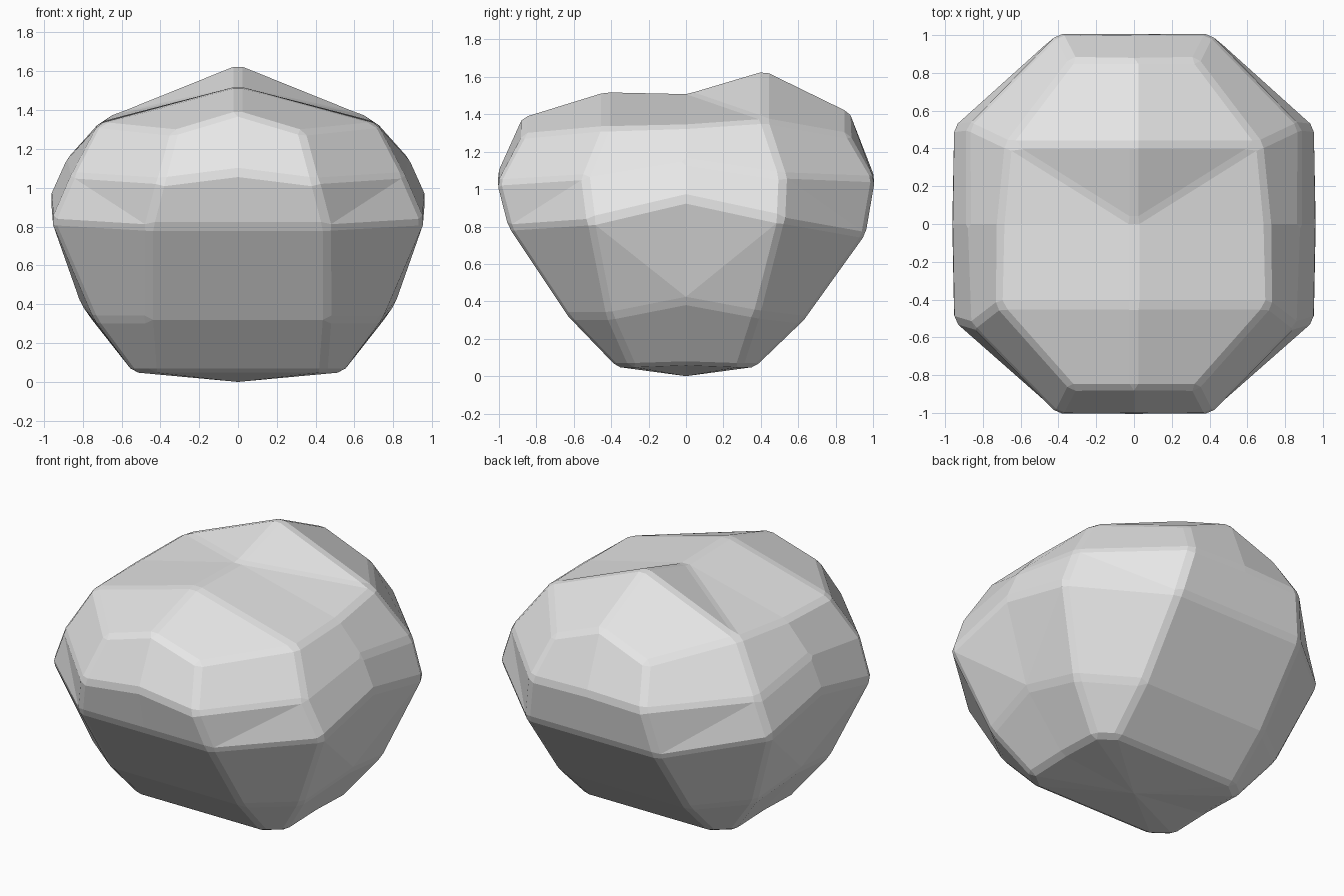
import bpy
import bmesh

# Remove the default cube only
cube = bpy.data.objects.get("Cube")
if cube:
    bpy.data.objects.remove(cube, do_unlink=True)

# Plain grey stone
stone = bpy.data.materials.new("grey_stone")
stone.use_nodes = True
colour = (0.8, 0.8, 0.8, 1)
stone.diffuse_color = colour
stone.node_tree.nodes["Principled BSDF"].inputs["Base Color"].default_value = colour

# Half outlines of the boulder, front centre round the left side to back centre
base = [(0, -.37, .05), (.44, -.37, .05), (.54, -.29, .05), (.54, 0, .06),
        (.54, .29, .05), (.44, .37, .05), (0, .37, .05)]
lower = [(0, -.63, .32), (.46, -.63, .32), (.74, -.41, .32), (.81, 0, .4),
         (.76, .38, .33), (.45, .63, .3), (0, .63, .3)]
girdle = [(0, -.95, .8), (.46, -.95, .8), (.96, -.51, .83), (.97, 0, .95),
          (.96, .51, .84), (.46, .96, .76), (0, .96, .76)]
shoulder = [(0, -1.01, 1.08), (.4, -1.01, 1.03), (.86, -.54, 1.06), (.88, 0, 1.15),
            (.88, .52, 1.07), (.4, 1.01, 1.05), (0, 1.01, 1.06)]
crown = [(0, -.87, 1.39), (.33, -.87, 1.29), (.72, -.43, 1.33), (.71, 0, 1.34),
         (.67, .42, 1.37), (.33, .87, 1.29), (0, .87, 1.42)]
ridge = [(0, -.43, 1.525), (0, 0, 1.515), (0, .42, 1.64)]

# Which panels are creased, and which way the crease runs
creases = {(1, 0): "rising", (1, 2): "falling", (1, 3): "rising",
           (2, 1): "rising", (2, 4): "falling"}

bm = bmesh.new()
rings = [[bm.verts.new(p) for p in ring]
         for ring in (base, lower, girdle, shoulder, crown)]
front_peak, saddle, back_peak = [bm.verts.new(p) for p in ridge]
keel = bm.verts.new((0, 0, 0))

# Side panels between neighbouring outlines
for band, (low, high) in enumerate(zip(rings, rings[1:])):
    for i in range(len(low) - 1):
        a, b, c, d = low[i], low[i + 1], high[i + 1], high[i]
        crease = creases.get((band, i))
        if crease == "rising":
            panels = [(a, b, c), (a, c, d)]
        elif crease == "falling":
            panels = [(a, b, d), (b, c, d)]
        else:
            panels = [(a, b, c, d)]
        for panel in panels:
            bm.faces.new(panel)

# Shallow keel underneath
for a, b in zip(rings[0], rings[0][1:]):
    bm.faces.new((b, a, keel))

# Ridged top with a dip in the middle
front, front_corner, side_front, side, side_back, back_corner, back = rings[-1]
for panel in [(front, front_corner, side_front, front_peak),
              (front_peak, side_front, side, saddle),
              (saddle, side, side_back),
              (saddle, side_back, back_peak),
              (back_peak, side_back, back_corner, back)]:
    bm.faces.new(panel)
bmesh.ops.recalc_face_normals(bm, faces=bm.faces)

mesh = bpy.data.meshes.new("boulder")
bm.to_mesh(mesh)
bm.free()
mesh.materials.append(stone)
boulder = bpy.data.objects.new("boulder", mesh)
bpy.context.collection.objects.link(boulder)

# Mirror the half, then soften the worn edges
mirror = boulder.modifiers.new("mirror", "MIRROR")
mirror.use_axis[0] = True
mirror.use_clip = True
bevel = boulder.modifiers.new("worn_edges", "BEVEL")
bevel.width = 0.025
bevel.segments = 1
bevel.limit_method = "ANGLE"
bevel.angle_limit = 0.2
